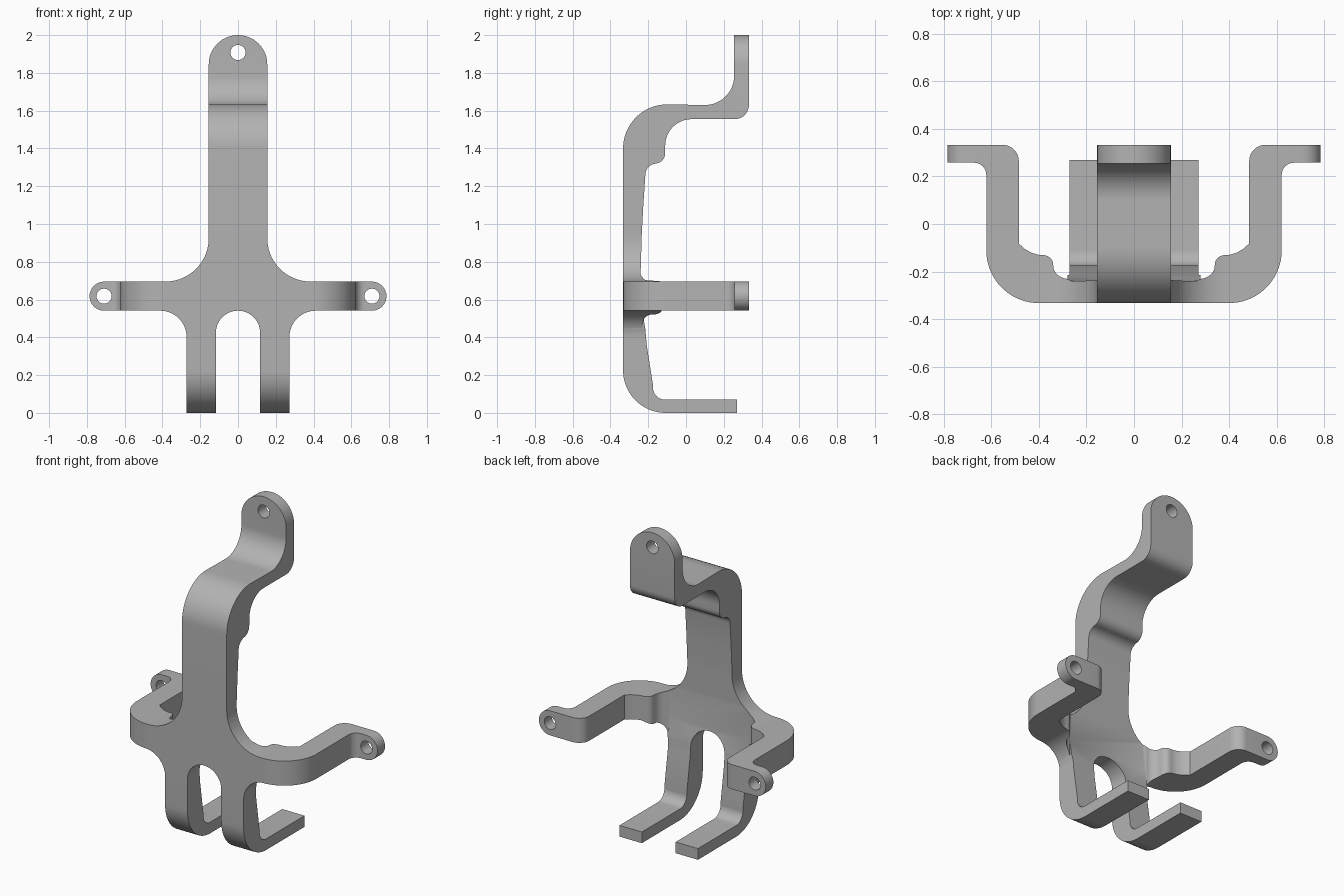
import bpy, bmesh
from math import cos, sin, radians

cube = bpy.data.objects.get("Cube")
if cube:
    bpy.data.objects.remove(cube)


def arc(cx, cy, r, start, end, n=18):
    """Points on an arc, angles in degrees."""
    angles = [radians(start + (end - start) * i / n) for i in range(n + 1)]
    return [(cx + r * cos(a), cy + r * sin(a)) for a in angles]


def mirrored(half):
    """Close a half profile across its first axis."""
    return half + [(-x, y) for x, y in reversed(half) if x > 1e-5]


def prism(name, points, place, low, high):
    """Extrude a closed profile; place maps (u, v, depth) to a position."""
    bm = bmesh.new()
    face = bm.faces.new([bm.verts.new(place(u, v, low)) for u, v in points])
    new = bmesh.ops.extrude_face_region(bm, geom=[face])["geom"]
    shift = [b - a for a, b in zip(place(0, 0, low), place(0, 0, high))]
    bmesh.ops.translate(bm, vec=shift, verts=[v for v in new if isinstance(v, bmesh.types.BMVert)])
    bmesh.ops.remove_doubles(bm, verts=bm.verts, dist=1e-5)
    bmesh.ops.recalc_face_normals(bm, faces=bm.faces)
    mesh = bpy.data.meshes.new(name)
    bm.to_mesh(mesh)
    bm.free()
    obj = bpy.data.objects.new(name, mesh)
    bpy.context.collection.objects.link(obj)
    return obj


def combine(target, tool, operation):
    """Apply a boolean and discard the tool."""
    mod = target.modifiers.new(operation, "BOOLEAN")
    mod.operation = operation
    mod.solver = "EXACT"
    mod.object = tool
    bpy.context.view_layer.objects.active = target
    bpy.ops.object.modifier_apply(modifier=mod.name)
    bpy.data.objects.remove(tool)


def from_side(u, v, d):
    return (d, u, v)


def from_front(u, v, d):
    return (u, d, v)


def from_top(u, v, d):
    return (u, v, d)


FRONT = -0.333

# Spine and feet, bent in side profile
side = [(0.27, 0)]
side += arc(-0.108, 0.225, 0.225, 270, 180)
side += arc(-0.1, 1.4, 0.233, 180, 90)
side += arc(0.1, 1.785, 0.155, 270, 360)
side += [(0.255, 2.05), (0.333, 2.05)]
side += arc(0.258, 1.63, 0.075, 0, -90, 10)
side += arc(0.03, 1.415, 0.14, 90, 180)
side += arc(-0.165, 1.375, 0.055, 0, -85, 8)
side += arc(-0.155, 1.26, 0.06, 95, 175, 8)
side += [(-0.226, 1.1), (-0.234, 0.95), (-0.24, 0.75), (-0.235, 0.56), (-0.216, 0.45), (-0.208, 0.36)]
side += arc(-0.11, 0.135, 0.065, 172, 270, 10)
side += [(0.27, 0.07)]
bracket = prism("bracket", side, from_side, -0.28, 0.28)

# Arms, bent in plan
plan = [(0, FRONT)]
plan += arc(0.4, FRONT + 0.222, 0.222, 270, 360)
plan += arc(0.672, 0.208, 0.05, 180, 90, 8)
plan += [(0.82, 0.258), (0.82, 0.333)]
plan += arc(0.553, 0.265, 0.068, 90, 180, 10)
plan += [(0.485, -0.082), (0.46, -0.105), (0.43, -0.122), (0.4, -0.13)]
plan += arc(0.383, -0.175, 0.044, 90, 160, 8)
plan += arc(0.28, -0.168, 0.062, -20, -85, 8)
plan += [(0.24, -0.25), (0, -0.25)]
arms = prism("arms", mirrored(plan), from_top, 0.39, 0.94)
combine(bracket, arms, "UNION")

# Front silhouette trims spine, arms and legs together
half = arc(0, 1.845, 0.155, 90, 0)
half += arc(0.385, 0.925, 0.23, 180, 270)
half += arc(0.709, 0.618, 0.077, 90, -90)
half += arc(0.412, 0.401, 0.14, 90, 180)
half += [(0.272, -0.1), (0.117, -0.1)]
half += arc(0, 0.424, 0.117, 0, 90)
outline = prism("silhouette", mirrored(half), from_front, -0.6, 0.6)
combine(bracket, outline, "INTERSECT")

# Mounting holes
for x, z in ((0, 1.908), (-0.709, 0.618), (0.709, 0.618)):
    hole = prism("hole", arc(x, z, 0.04, 0, 345, 23), from_front, 0.1, 0.6)
    combine(bracket, hole, "DIFFERENCE")

# Finish
grey = bpy.data.materials.new("plain grey")
grey.use_nodes = True
colour = (0.45, 0.45, 0.45, 1)
grey.diffuse_color = colour
grey.node_tree.nodes["Principled BSDF"].inputs["Base Color"].default_value = colour
bracket.data.materials.clear()
bracket.data.materials.append(grey)
for poly in bracket.data.polygons:
    poly.material_index = 0
bpy.ops.object.select_all(action="DESELECT")
bracket.select_set(True)
bpy.context.view_layer.objects.active = bracket
bpy.ops.object.shade_smooth_by_angle(angle=radians(30))
